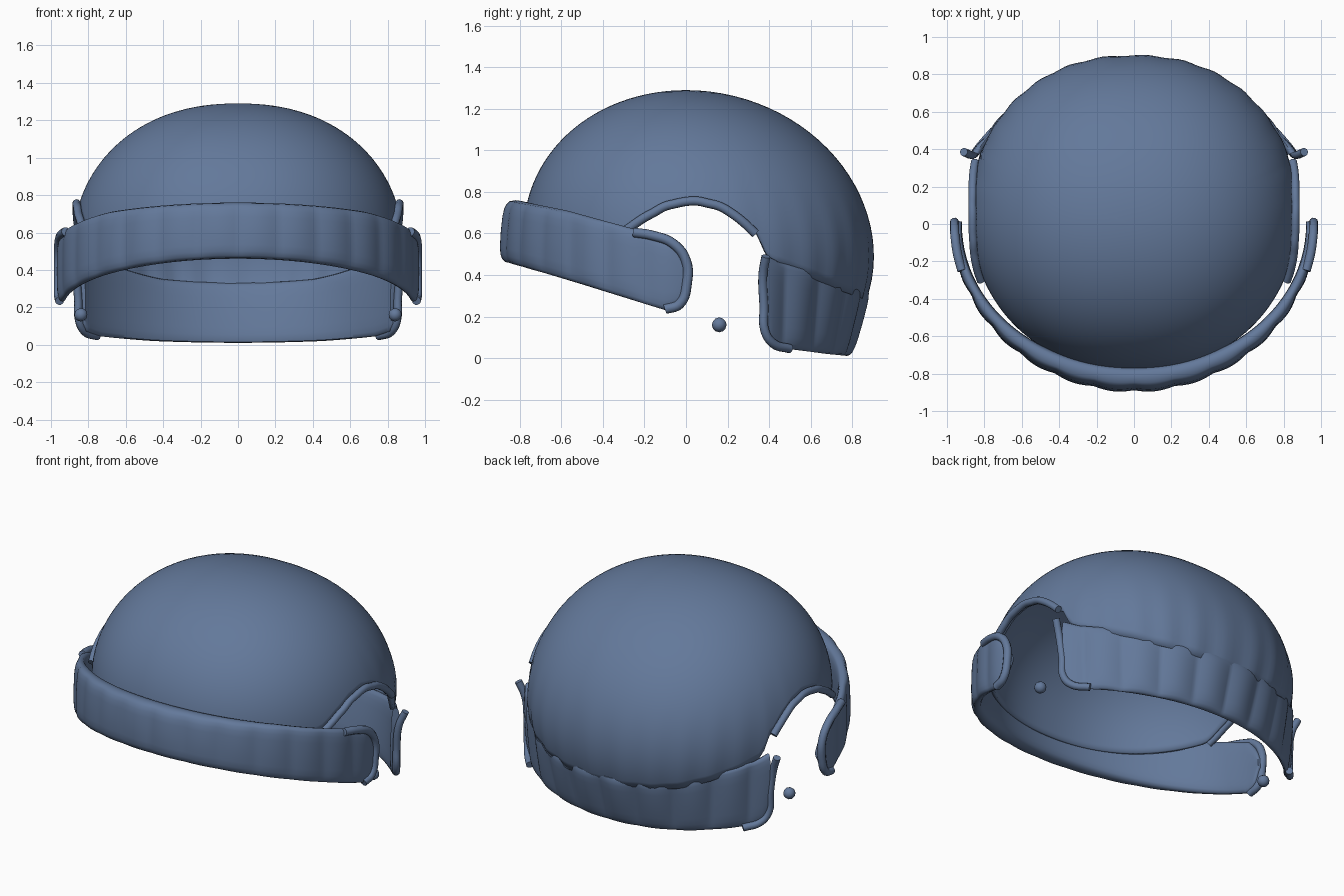
import bpy, bmesh
from math import sin, cos, asin, radians, pi, sqrt

if "Cube" in bpy.data.objects:
    bpy.data.objects.remove(bpy.data.objects["Cube"])

blue = bpy.data.materials.new("slate_blue")
blue.use_nodes = True
colour = (0.125, 0.19, 0.325, 1)
blue.diffuse_color = colour
blue.node_tree.nodes["Principled BSDF"].inputs["Base Color"].default_value = colour


def table(points, x):
    """Linear interpolation in a short list of (x, value) pairs."""
    if x <= points[0][0]:
        return points[0][1]
    for (x0, v0), (x1, v1) in zip(points, points[1:]):
        if x <= x1:
            return v0 + (v1 - v0) * (x - x0) / (x1 - x0)
    return points[-1][1]


def power(v, p):
    return abs(v) ** p * (1 if v > 0 else -1)


def finish(name, bm):
    bmesh.ops.recalc_face_normals(bm, faces=bm.faces)
    me = bpy.data.meshes.new(name)
    bm.to_mesh(me)
    bm.free()
    ob = bpy.data.objects.new(name, me)
    bpy.context.collection.objects.link(ob)
    me.materials.append(blue)
    bpy.ops.object.select_all(action='DESELECT')
    ob.select_set(True)
    bpy.context.view_layer.objects.active = ob
    bpy.ops.object.shade_smooth_by_angle(angle=radians(50))
    return ob


# Dome: full, slightly boxy half ellipsoid with an ear arch on each side
DOME_RIM = [(-0.78, 0.56), (-0.3, 0.6), (-0.2, 0.67), (-0.08, 0.735), (0.05, 0.76),
            (0.17, 0.735), (0.26, 0.68), (0.33, 0.6), (0.375, 0.59), (0.385, 0.47),
            (0.62, 0.38), (0.8, 0.31), (0.9, 0.28)]


def dome_point(az, lat, grow=0.0):
    r = cos(lat)
    return ((0.88 + grow) * power(r, 0.9) * power(cos(az), 0.9),
            0.06 * (1 - sin(lat)) + (0.84 + grow) * r * sin(az),
            0.55 + 0.74 * sin(lat))


def rim_lat(az):
    return asin((table(DOME_RIM, 0.06 + 0.84 * sin(az)) - 0.55) / 0.74)


def build_dome(cols=160, rows=28):
    bm = bmesh.new()
    rings = []
    for j in range(rows):
        ring = []
        for i in range(cols):
            az = 2 * pi * i / cols
            low = rim_lat(az)
            lat = low + (pi / 2 - low) * j / rows
            # soft gathers near the back of the rim
            fold = 0.006 * sin(az * 30) * max(0, sin(az)) * max(0, 1 - j / 10)
            ring.append(bm.verts.new(dome_point(az, lat, fold)))
        rings.append(ring)
    top = bm.verts.new(dome_point(0, pi / 2))
    for i in range(cols):
        k = (i + 1) % cols
        for a, b in zip(rings, rings[1:]):
            bm.faces.new((a[i], a[k], b[k], b[i]))
        bm.faces.new((rings[-1][i], rings[-1][k], top))
    ob = finish("dome", bm)
    mod = ob.modifiers.new("cloth", 'SOLIDIFY')
    mod.thickness = 0.02


# Padded bands: closed rounded section swept along an elliptical arc
def build_band(name, a, b, cy, start, end, upper, lower, thick, pad, lean, flare, pleats, puff,
               cols=140, sides=20):
    bm = bmesh.new()
    loops = []
    for i in range(cols + 1):
        az = radians(start + (end - start) * i / cols)
        y = cy + b * sin(az)
        zt, zb = table(upper, y), table(lower, y)
        middle = sin(az) ** 2
        wide = flare * abs(cos(az)) ** 8
        half = thick + pad * middle
        loop = []
        for k in range(sides):
            t = 2 * pi * k / sides
            across, up = power(cos(t), 0.6), power(sin(t), 0.6)
            off = half * (across - 1) + lean * middle * (up - 1) / 2 + wide
            if cos(t) > 0:
                off += puff * (abs(sin(az * pleats)) - 0.7) * cos(t)
            loop.append(bm.verts.new(((a + off) * cos(az), cy + (b + off) * sin(az),
                                      (zt + zb) / 2 + up * (zt - zb) / 2)))
        loops.append(loop)
    for p, q in zip(loops, loops[1:]):
        for k in range(sides):
            m = (k + 1) % sides
            bm.faces.new((p[k], p[m], q[m], q[k]))
    bm.faces.new(loops[0])
    bm.faces.new(loops[-1])
    finish(name, bm)


# Piping: round tube along a path, mirrored to the other side
def build_piping(name, path, radius):
    for side, sx in (("left", 1), ("right", -1)):
        cu = bpy.data.curves.new(name, 'CURVE')
        cu.dimensions = '3D'
        cu.bevel_depth = radius
        cu.bevel_resolution = 3
        cu.use_fill_caps = True
        cu.resolution_u = 5
        sp = cu.splines.new('BEZIER')
        sp.bezier_points.add(len(path) - 1)
        for bp, (x, y, z) in zip(sp.bezier_points, path):
            bp.co = (sx * x, y, z)
            bp.handle_left_type = bp.handle_right_type = 'AUTO'
        cu.materials.append(blue)
        bpy.context.collection.objects.link(bpy.data.objects.new(side + "_" + name, cu))


build_dome()

build_band("front_band", 0.97, 0.88, 0, 179, 361,
           [(-0.88, 0.76), (-0.6, 0.71), (-0.25, 0.62), (-0.08, 0.56), (-0.01, 0.47), (0.02, 0.4)],
           [(-0.88, 0.46), (-0.5, 0.35), (-0.1, 0.23), (-0.03, 0.26), (0.02, 0.36)],
           0.025, 0.036, -0.025, 0, 14, 0.012)

build_band("back_flap", 0.9, 0.845, 0.05, 22.5, 157.5,
           [(0.37, 0.5), (0.45, 0.46), (0.62, 0.42), (0.8, 0.35), (0.9, 0.33)],
           [(0.37, 0.12), (0.4, 0.07), (0.5, 0.045), (0.75, 0.02), (0.9, 0.01)],
           0.022, 0.008, 0.09, 0.07, 12, 0.02)

# Ear arch trim follows the dome rim
arch = []
for i in range(13):
    az = radians(-25 + 44 * i / 12)
    arch.append(dome_point(az, rim_lat(az), 0.015))
build_piping("ear_arch_piping", arch, 0.022)

# Trim around the rounded ends of the front band
front_end = [(-0.25, 0.605), (-0.16, 0.59), (-0.06, 0.55), (0, 0.47), (0.005, 0.36),
             (-0.03, 0.26), (-0.1, 0.235)]
build_piping("front_band_piping",
             [(0.96 * sqrt(1 - (y / 0.88) ** 2), y, z) for y, z in front_end], 0.024)

# Trim on the upright ends of the back flap
build_piping("back_flap_piping",
             [(0.91, 0.385, 0.49), (0.875, 0.37, 0.4), (0.855, 0.375, 0.25), (0.85, 0.38, 0.13),
              (0.82, 0.42, 0.07), (0.75, 0.5, 0.045)], 0.022)

# Loose strap knots under the ears
for side, sx in (("left", 1), ("right", -1)):
    bm = bmesh.new()
    bmesh.ops.create_icosphere(bm, subdivisions=2, radius=0.036)
    bmesh.ops.translate(bm, verts=bm.verts, vec=(sx * 0.84, 0.16, 0.16))
    finish(side + "_strap_knot", bm)
